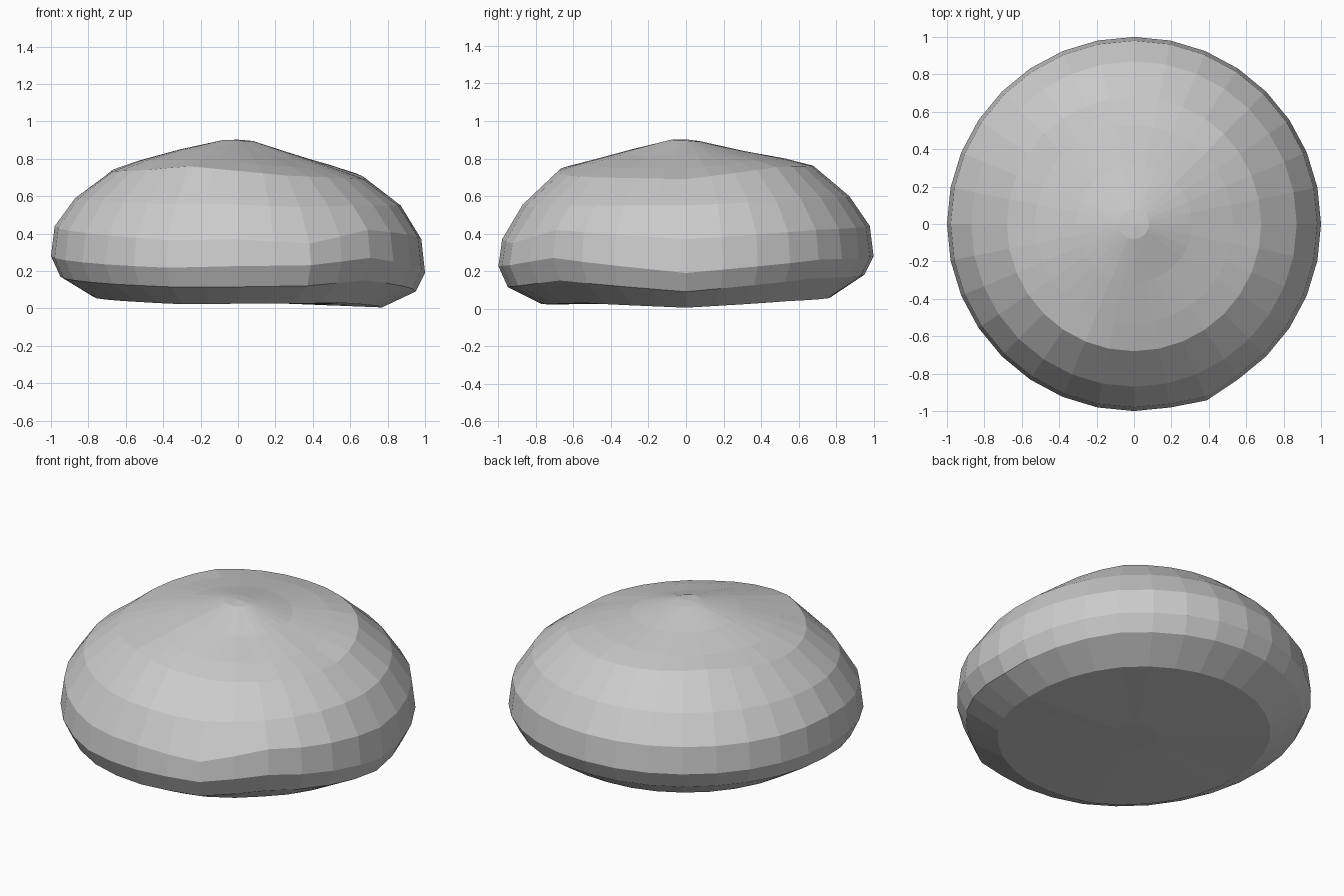
import bpy, bmesh, math

if "Cube" in bpy.data.objects:
    bpy.data.objects.remove(bpy.data.objects["Cube"])

SEGMENTS = 32
# Directions (degrees, 0 = +x) at which the ring heights are sampled
ANGLES = [0, 45, 90, 135, 180, 225, 247, 270, 292, 315, 360]
# (radius, heights at each direction), from the underside up to the crown
RINGS = [
    (0.14, [.03] * 10),
    (0.77, [.005, .04, .06, .06, .06, .035, .022, .025, .025, .03]),
    (0.95, [.09, .16, .18, .18, .17, .13, .115, .115, .12, .15]),
    (1.00, [.19, .26, .28, .28, .28, .235, .217, .226, .23, .27]),
    (0.98, [.37, .42, .44, .44, .44, .39, .365, .37, .345, .42]),
    (0.87, [.55, .58, .60, .60, .59, .57, .555, .555, .54, .55]),
    (0.68, [.69, .755, .76, .78, .73, .74, .76, .735, .71, .70]),
    (0.53, [.745, .79, .80, .80, .79, .79, .795, .78, .76, .75]),
    (0.31, [.82, .83, .84, .84, .85, .85, .85, .84, .82, .81]),
    (0.08, [.895, .89, .89, .895, .90, .90, .90, .90, .895, .895]),
]


def height_at(heights, deg):
    heights = heights + heights[:1]
    for i in range(len(ANGLES) - 1):
        a, b = ANGLES[i], ANGLES[i + 1]
        if a <= deg <= b:
            t = (deg - a) / (b - a)
            return heights[i] * (1 - t) + heights[i + 1] * t


# Lumpy flat-bottomed boulder built from stacked rings
bm = bmesh.new()
loops = []
for radius, heights in RINGS:
    loop = []
    for s in range(SEGMENTS):
        deg = 360 * s / SEGMENTS
        r = radius
        if s == 26 and 0.9 < radius:
            r *= 1.02  # small corner on the front right
        a = math.radians(deg)
        loop.append(bm.verts.new((r * math.cos(a), r * math.sin(a), height_at(heights, deg))))
    loops.append(loop)

for low, high in zip(loops, loops[1:]):
    for s in range(SEGMENTS):
        n = (s + 1) % SEGMENTS
        bm.faces.new((low[s], low[n], high[n], high[s]))

# Caps at the base and crown
base = bm.verts.new((0, 0, 0.03))
crown = bm.verts.new((0, 0, 0.902))
for s in range(SEGMENTS):
    n = (s + 1) % SEGMENTS
    bm.faces.new((base, loops[0][n], loops[0][s]))
    bm.faces.new((crown, loops[-1][s], loops[-1][n]))

bmesh.ops.recalc_face_normals(bm, faces=bm.faces)
mesh = bpy.data.meshes.new("boulder")
bm.to_mesh(mesh)
bm.free()
bpy.context.collection.objects.link(bpy.data.objects.new("boulder", mesh))
